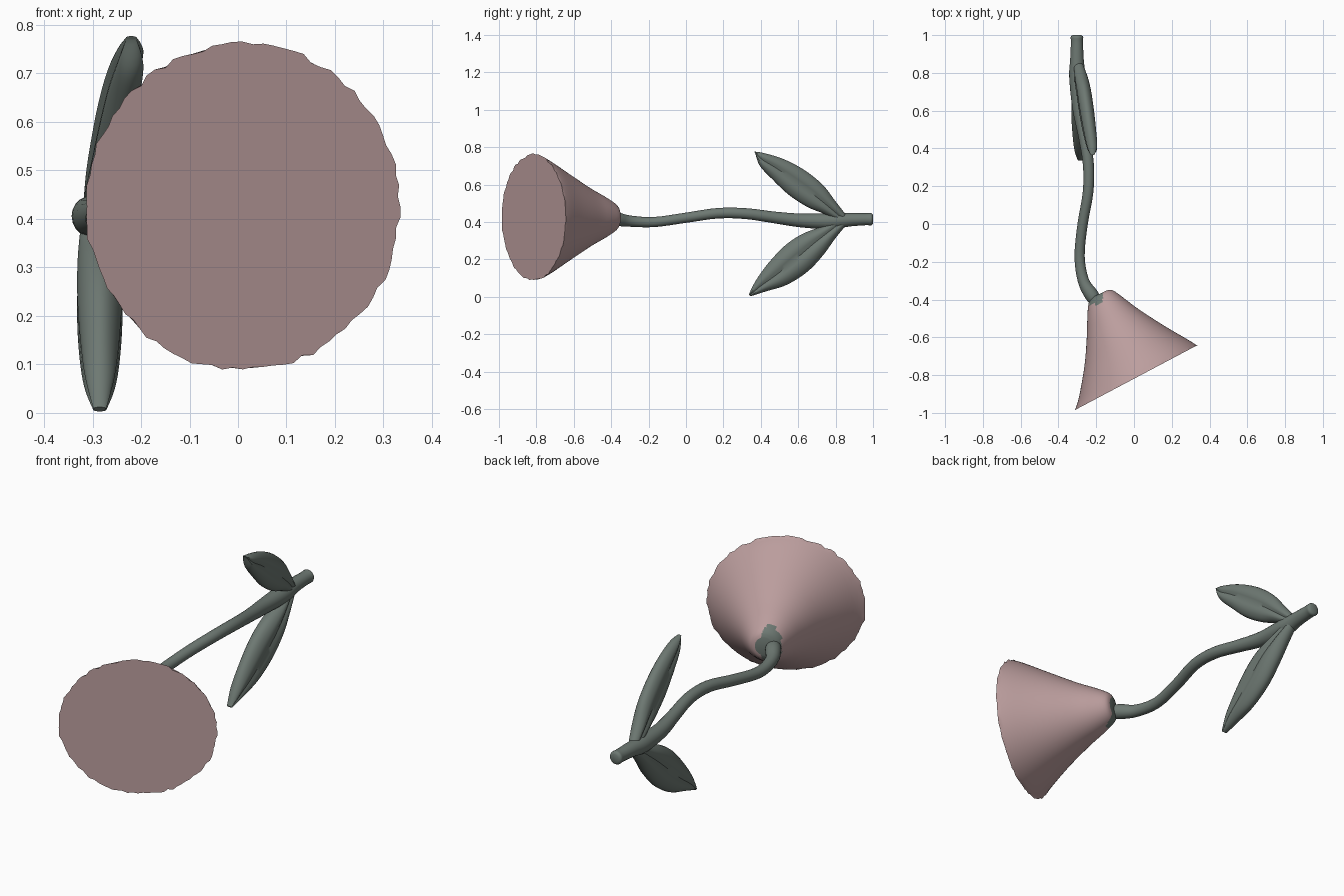
import bpy, bmesh, math, random
from mathutils import Vector

if "Cube" in bpy.data.objects:
    bpy.data.objects.remove(bpy.data.objects["Cube"])

random.seed(4)


def material(name, colour):
    m = bpy.data.materials.new(name)
    m.diffuse_color = (*colour, 1)
    m.use_nodes = True
    m.node_tree.nodes["Principled BSDF"].inputs["Base Color"].default_value = m.diffuse_color
    return m


PINK = material("dusty pink", (0.50, 0.34, 0.34))
GREEN = material("grey green", (0.155, 0.19, 0.17))


def smooth_steps(rows, steps):
    """Catmull-Rom interpolation of rows of numbers."""
    out = []
    for i in range(len(rows) - 1):
        p0, p1 = rows[max(i - 1, 0)], rows[i]
        p2, p3 = rows[i + 1], rows[min(i + 2, len(rows) - 1)]
        for s in range(steps):
            t = s / steps
            out.append([0.5 * (2 * b + (c - a) * t + (2 * a - 5 * b + 4 * c - d) * t * t
                               + (3 * b - a - 3 * c + d) * t ** 3)
                        for a, b, c, d in zip(p0, p1, p2, p3)])
    out.append(list(rows[-1]))
    return out


def loft(name, rings, mats):
    """Skin a list of point rings and close both ends."""
    bm = bmesh.new()
    loops = [[bm.verts.new(p) for p in ring] for ring in rings]
    n = len(loops[0])
    for a, b in zip(loops, loops[1:]):
        for k in range(n):
            bm.faces.new((a[k], a[(k + 1) % n], b[(k + 1) % n], b[k]))
    bm.faces.new(loops[0])
    bm.faces.new(loops[-1])
    bmesh.ops.recalc_face_normals(bm, faces=bm.faces)
    mesh = bpy.data.meshes.new(name)
    bm.to_mesh(mesh)
    bm.free()
    ob = bpy.data.objects.new(name, mesh)
    bpy.context.collection.objects.link(ob)
    for m in mats:
        mesh.materials.append(m)
    bpy.ops.object.select_all(action='DESELECT')
    ob.select_set(True)
    bpy.context.view_layer.objects.active = ob
    bpy.ops.object.shade_smooth_by_angle(angle=math.radians(40))
    return ob


def oval(a, b, depth, n, groove=0.0, ragged=0.0):
    """Ring through edge points a and b, bulging by depth across them."""
    mid, half = (a + b) / 2, (b - a) / 2
    ring = []
    for k in range(n):
        t = 2 * math.pi * k / n
        c, s = math.cos(t), math.sin(t)
        r = 1 + random.uniform(-ragged, ragged)
        ring.append(mid + half * c * r + depth * s * r * (1 - groove * math.exp(-(c / 0.25) ** 2)))
    return ring


# Trumpet blossom: left x, y, right x, y, half height
bell = [(-.215, -.385, -.14, -.35, .045), (-.240, -.42, -.11, -.352, .075),
        (-.247, -.50, -.05, -.395, .115), (-.25, -.60, .03, -.455, .16),
        (-.262, -.75, .17, -.545, .238), (-.292, -.92, .285, -.612, .312),
        (-.313, -.985, .333, -.643, .336)]
rows = smooth_steps(bell, 4)
rings = [oval(Vector((r[0], r[1], .425)), Vector((r[2], r[3], .425)),
              Vector((0, 0, r[4])), 96, ragged=0.016 if i == len(rows) - 1 else 0)
         for i, r in enumerate(rows)]
blossom = loft("blossom", rings, [PINK, GREEN])
# green calyx patch where the stem meets the neck
for f in blossom.data.polygons:
    if f.center.y > -.425 and f.center.x < -.165:
        f.material_index = 1

# Curving stem: x, y, z, radius
path = [(-.195, -.42, .42, .03), (-.225, -.375, .417, .037), (-.268, -.30, .405, .03),
        (-.288, -.17, .40, .027), (-.272, 0, .423, .027), (-.243, .17, .447, .028),
        (-.242, .32, .445, .029), (-.265, .47, .425, .031), (-.29, .62, .408, .037),
        (-.30, .78, .405, .043), (-.302, .87, .412, .036), (-.302, .96, .415, .032),
        (-.302, .99, .415, .033), (-.302, 1.0, .415, .022)]
rows = smooth_steps(path, 4)
rings = []
for i, r in enumerate(rows):
    d = Vector(rows[min(i + 1, len(rows) - 1)][:3]) - Vector(rows[max(i - 1, 0)][:3])
    side = d.cross(Vector((0, 0, 1))).normalized()
    up = side.cross(d).normalized()
    c = Vector(r[:3])
    rings.append(oval(c - side * r[3], c + side * r[3], up * r[3], 20))
loft("stem", rings, [GREEN])

# Leaves: upper edge y, z, lower edge y, z, centre x, half thickness
upper = [(.365, .777, .37, .768, -.22, .012), (.42, .768, .395, .70, -.222, .03),
         (.52, .737, .46, .63, -.235, .038), (.63, .68, .55, .545, -.25, .042),
         (.73, .60, .65, .48, -.265, .042), (.80, .51, .735, .445, -.28, .038),
         (.87, .42, .83, .395, -.298, .025)]
lower = [(.335, .012, .345, .003, -.285, .015), (.375, .09, .43, .03, -.285, .034),
         (.44, .18, .54, .065, -.285, .045), (.53, .275, .65, .135, -.285, .052),
         (.62, .335, .735, .225, -.285, .052), (.72, .375, .80, .315, -.29, .042),
         (.82, .42, .87, .40, -.298, .025)]
for name, spec in (("upper_leaf", upper), ("lower_leaf", lower)):
    rings = [oval(Vector((r[4], r[0], r[1])), Vector((r[4], r[2], r[3])),
                  Vector((r[5], 0, 0)), 28, groove=0.3) for r in smooth_steps(spec, 5)]
    loft(name, rings, [GREEN])
